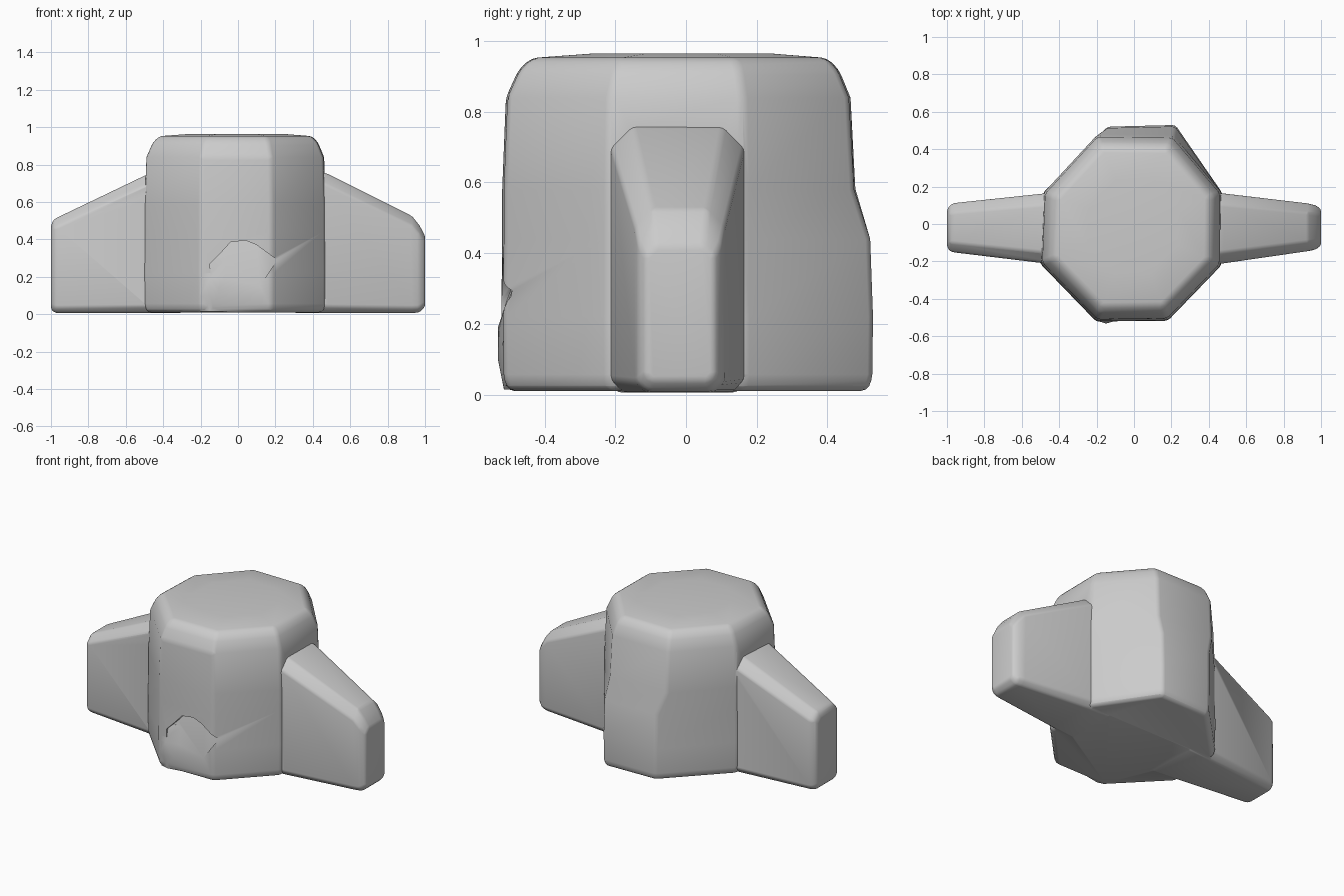
import bpy, bmesh, math

if "Cube" in bpy.data.objects:
    bpy.data.objects.remove(bpy.data.objects["Cube"])


def loft(name, rings, bevel=0.0):
    """Skin a list of equal-length closed rings into a capped solid."""
    bm = bmesh.new()
    vr = [[bm.verts.new(p) for p in r] for r in rings]
    n = len(vr[0])
    for a, b in zip(vr, vr[1:]):
        for i in range(n):
            j = (i + 1) % n
            bm.faces.new((a[i], a[j], b[j], b[i]))
    bm.faces.new(vr[0][::-1])
    bm.faces.new(vr[-1])
    bmesh.ops.recalc_face_normals(bm, faces=bm.faces)
    if bevel:
        edges = [e for e in bm.edges if e.calc_face_angle(0) > math.radians(22)]
        bmesh.ops.bevel(bm, geom=edges, offset=bevel, segments=2, profile=0.5,
                        affect='EDGES', clamp_overlap=True)
    me = bpy.data.meshes.new(name)
    bm.to_mesh(me)
    bm.free()
    ob = bpy.data.objects.new(name, me)
    bpy.context.collection.objects.link(ob)
    return ob


# Octagonal body: outline scaled up the height, back swells below z = 0.5
outline = [(-0.2, -0.52), (0.18, -0.515), (0.465, -0.22), (0.47, 0.165),
           (0.21, 0.47), (-0.2, 0.475), (-0.485, 0.165), (-0.5, -0.21)]


def body_ring(z, s, swell):
    pts = [(x * s, y * s, z) for x, y in outline]
    for i, dx, dy in ((4, 0.01, 0.057), (5, 0.06, 0.043)):
        x, y, _ = pts[i]
        pts[i] = (x + dx * swell, y + dy * swell, z)
    return pts


body = loft("body", [body_ring(z, s, w) for z, s, w in (
    (0.01, 0.965, 1), (0.04, 1, 1), (0.22, 1.005, 1), (0.44, 1, 0.9),
    (0.58, 1, 0.1), (0.84, 0.98, 0), (0.92, 0.91, 0), (0.952, 0.84, 0),
    (0.965, 0.5, 0))], 0.02)


# Side wings: tapered lofts with softened corners
def wing_ring(x, yf, yb, zb, zt, c):
    d = c * 0.6
    return [(x, yf + d, zb), (x, yb - d, zb), (x, yb, zb + d), (x, yb, zt - c),
            (x, yb - c, zt), (x, yf + c, zt), (x, yf, zt - c), (x, yf, zb + d)]


def wing(name, side, tip):
    secs = [(0.3, -0.23, 0.18, 0.006, 0.81, 0.06),
            (0.48, -0.21, 0.163, 0.006, 0.75, 0.06)] + tip
    return loft(name, [wing_ring(side * s[0], *s[1:]) for s in secs], 0.012)


wings = [
    wing("left_wing", -1, [(0.96, -0.152, 0.112, 0.006, 0.52, 0.05),
                           (0.985, -0.145, 0.10, 0.01, 0.507, 0.045),
                           (1.0, -0.12, 0.075, 0.03, 0.475, 0.03)]),
    wing("right_wing", 1, [(0.93, -0.145, 0.11, 0.006, 0.525, 0.05),
                           (0.97, -0.137, 0.10, 0.01, 0.475, 0.045),
                           (1.0, -0.115, 0.08, 0.04, 0.42, 0.03)])]

# Arched hollow in the front: deepest under the arch, fading downward
arch = [(-0.14, 0.11), (0.1, 0.13), (0.21, 0.29), (0.1, 0.37), (0.04, 0.395),
        (-0.04, 0.385), (-0.09, 0.33), (-0.15, 0.27)]
hollow = loft("front_hollow_cutter", [
    [(x, -0.7, z) for x, z in arch],
    [(x, -0.525 + 0.05 * max(0, z - 0.11) / 0.28, z) for x, z in arch]])

# Low lip at the left of the front
lip = loft("front_lip", [
    [(-0.2, -0.46, z), (-0.2, -0.5 - o, z), (-0.15, -0.515 - o, z),
     (-0.06, -0.5 - o * 0.5, z), (-0.06, -0.46, z)]
    for z, o in ((0.015, 0.0), (0.1, 0.017), (0.19, 0.017), (0.3, -0.02))])

for ob, op in [(w, 'UNION') for w in wings] + [(hollow, 'DIFFERENCE'), (lip, 'UNION')]:
    m = body.modifiers.new(ob.name, 'BOOLEAN')
    m.object, m.operation, m.solver = ob, op, 'EXACT'

# Merge to a single skin and drop the source parts
dg = bpy.context.evaluated_depsgraph_get()
merged = bpy.data.meshes.new_from_object(body.evaluated_get(dg))
body.modifiers.clear()
body.data = merged
for ob in wings + [hollow, lip]:
    bpy.data.objects.remove(ob)

bpy.context.view_layer.objects.active = body
body.select_set(True)
bpy.ops.object.shade_smooth_by_angle(angle=math.radians(50))
